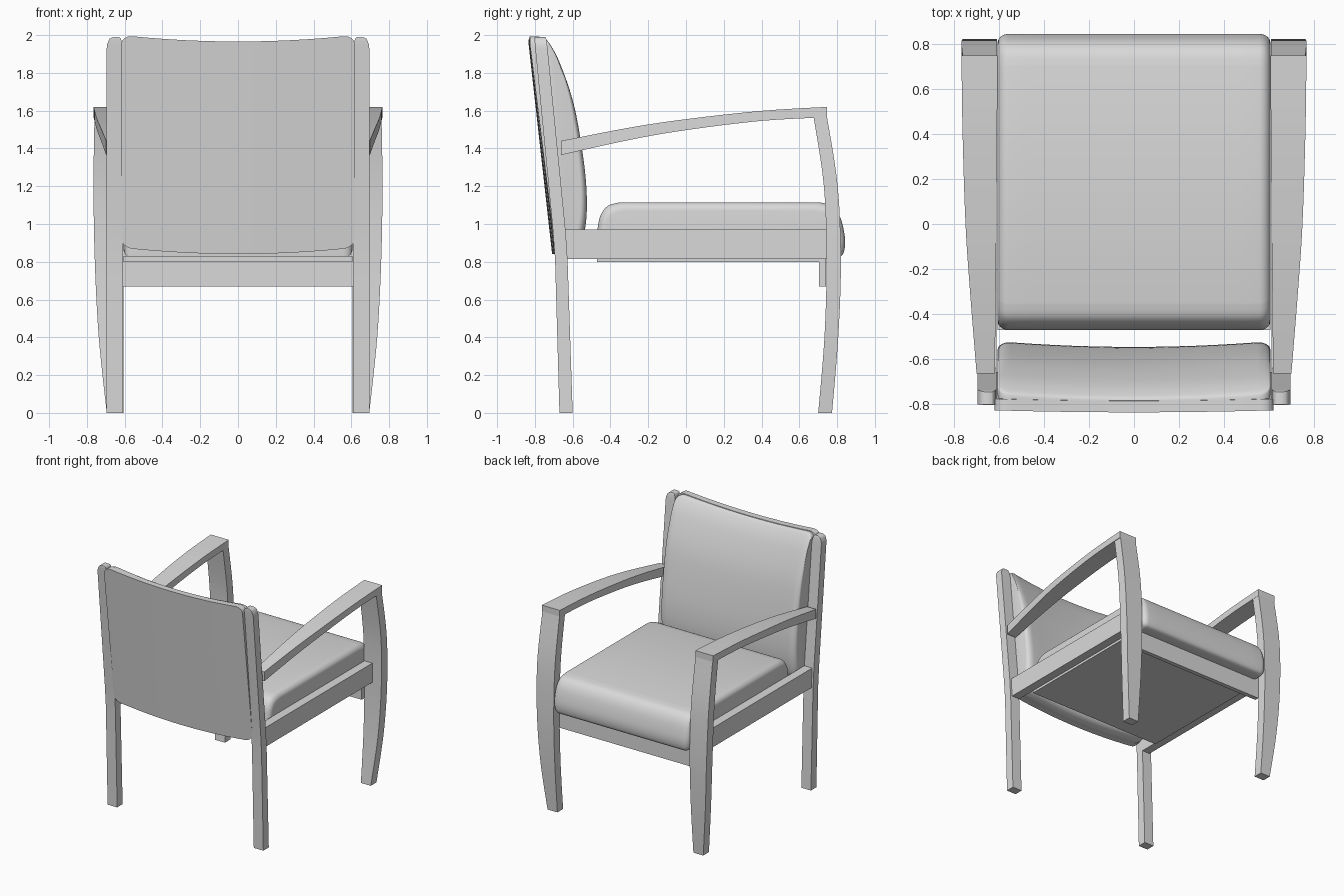
import bpy
import bmesh
import math

cube = bpy.data.objects.get("Cube")
if cube:
    bpy.data.objects.remove(cube, do_unlink=True)

grey = bpy.data.materials.new("light_grey")
grey.use_nodes = True
grey.diffuse_color = (0.7, 0.7, 0.7, 1)
grey.node_tree.nodes["Principled BSDF"].inputs["Base Color"].default_value = (0.7, 0.7, 0.7, 1)


def spline(points, steps=5):
    """Smooth curve through points of any dimension."""
    out = []
    for i in range(len(points) - 1):
        p0, p1 = points[max(i - 1, 0)], points[i]
        p2, p3 = points[i + 1], points[min(i + 2, len(points) - 1)]
        for k in range(steps):
            t = k / steps
            out.append(tuple(
                b + t * ((c - a) / 2 + t * (a - 2.5 * b + 2 * c - d / 2
                                            + t * (1.5 * (b - c) + (d - a) / 2)))
                for a, b, c, d in zip(p0, p1, p2, p3)))
    return out + [tuple(points[-1])]


def loft(name, rings):
    """Skin closed rings of points and cap both ends."""
    bm = bmesh.new()
    loops = [[bm.verts.new(p) for p in ring] for ring in rings]
    n = len(loops[0])
    for a, b in zip(loops, loops[1:]):
        for j in range(n):
            k = (j + 1) % n
            bm.faces.new((a[j], a[k], b[k], b[j]))
    bm.faces.new(loops[0])
    bm.faces.new(loops[-1])
    bmesh.ops.recalc_face_normals(bm, faces=bm.faces)
    mesh = bpy.data.meshes.new(name)
    bm.to_mesh(mesh)
    bm.free()
    mesh.materials.append(grey)
    obj = bpy.data.objects.new(name, mesh)
    bpy.context.collection.objects.link(obj)
    bpy.ops.object.select_all(action='DESELECT')
    obj.select_set(True)
    bpy.context.view_layer.objects.active = obj
    bpy.ops.object.shade_smooth_by_angle(angle=math.radians(38))
    return obj


def box(name, x0, x1, y0, y1, z0, z1):
    return loft(name, [[(x0, y0, z), (x1, y0, z), (x1, y1, z), (x0, y1, z)]
                       for z in (z0, z1)])


def pad(name, profile, half, round_x, inset_y, inset_z, bow_y=0, bow_z=0):
    """Side profile swept across the chair, with rounded ends and a bow."""
    ys, zs = zip(*profile)
    cy, cz = (min(ys) + max(ys)) / 2, (min(zs) + max(zs)) / 2
    hy, hz = max(ys) - cy, max(zs) - cz
    flat = half - round_x
    ends = [(flat + round_x * math.sin(a), 1 - math.cos(a))
            for a in (math.pi / 2 * i / 7 for i in range(8))]
    stations = [(-x, s) for x, s in reversed(ends)]
    stations += [(flat * (i / 6 - 1), 0) for i in range(1, 12)] + ends
    rings = []
    for x, s in stations:
        bow = 1 - (x / half) ** 2
        rings.append([(x, cy + (y - cy) * (1 - s * inset_y / hy) - bow_y * bow,
                       cz + (z - cz) * (1 - s * inset_z / hz) - bow_z * bow)
                      for y, z in profile])
    return loft(name, rings)


# Seat cushion with rounded rear top and bullnose front
seat_profile = [(-0.46, 0.82)]
seat_profile += spline([(-0.47, 0.96), (-0.455, 1.04), (-0.415, 1.095), (-0.35, 1.115)])
seat_profile += spline([(0.70, 1.115), (0.77, 1.098), (0.815, 1.04), (0.84, 0.94),
                        (0.84, 0.87), (0.82, 0.83), (0.76, 0.82)])
pad("seat_cushion", seat_profile, 0.605, 0.05, 0.04, 0.045)
box("seat_base", -0.605, 0.605, -0.47, 0.71, 0.80, 0.83)

# Back cushion and the thin shell behind it
back_profile = spline([(-0.765, 1.995), (-0.735, 1.98), (-0.67, 1.87), (-0.59, 1.64),
                       (-0.537, 1.34), (-0.52, 1.13), (-0.53, 0.98),
                       (-0.56, 0.90), (-0.62, 0.875)])
back_profile += [(-0.67, 0.88), (-0.795, 1.99)]
pad("back_cushion", back_profile, 0.605, 0.06, 0.04, 0.045, 0.025, 0.033)
shell_profile = [(-0.70, 0.875), (-0.655, 0.88), (-0.775, 2.0), (-0.826, 2.0)]
pad("back_shell", shell_profile, 0.618, 0.06, 0.0, 0.05, 0.009, 0.034)

# Front apron below the seat
box("front_apron", -0.61, 0.61, 0.705, 0.74, 0.67, 0.86)

for side, s in (("left", 1), ("right", -1)):
    # Rear leg continuing up as the back post: z, rear y, front y, inner x, outer x
    post = spline([(0, -0.67, -0.60, 0.61, 0.695), (0.81, -0.693, -0.627, 0.61, 0.695)])
    post += spline([(0.97, -0.705, -0.638, 0.61, 0.695), (1.93, -0.798, -0.733, 0.61, 0.695)])
    post += spline([(1.95, -0.80, -0.735, 0.612, 0.693), (1.98, -0.802, -0.74, 0.62, 0.68),
                    (1.99, -0.80, -0.745, 0.63, 0.66)], 3)
    loft(side + "_rear_leg", [[(s * xi, yr, z), (s * xo, yr, z), (s * xo, yf, z), (s * xi, yf, z)]
                              for z, yr, yf, xi, xo in post])

    # Bowed front leg: z, rear y, front y, outer x
    leg = spline([(0, 0.70, 0.773, 0.695), (0.4, 0.733, 0.806, 0.737), (0.8, 0.744, 0.82, 0.758),
                  (1.2, 0.73, 0.803, 0.765), (1.57, 0.675, 0.746, 0.76)], 6)
    loft(side + "_front_leg", [[(s * 0.607, yr, z), (s * xo, yr, z), (s * xo, yf, z), (s * 0.607, yf, z)]
                               for z, yr, yf, xo in leg])

    # Arched armrest: y, bottom z, top z, inner x, outer x
    arm = spline([(-0.662, 1.365, 1.44, 0.617, 0.698), (-0.3, 1.445, 1.51, 0.613, 0.727),
                  (0, 1.497, 1.555, 0.61, 0.747), (0.4, 1.546, 1.599, 0.607, 0.76),
                  (0.746, 1.565, 1.62, 0.605, 0.765)], 6)
    loft(side + "_armrest", [[(s * xi, y, zb), (s * xo, y, zb), (s * xo, y, zt), (s * xi, y, zt)]
                             for y, zb, zt, xi, xo in arm])

    # Seat side rail
    x0, x1 = sorted((s * 0.61, s * 0.68))
    box(side + "_side_rail", x0, x1, -0.64, 0.745, 0.815, 0.97)
